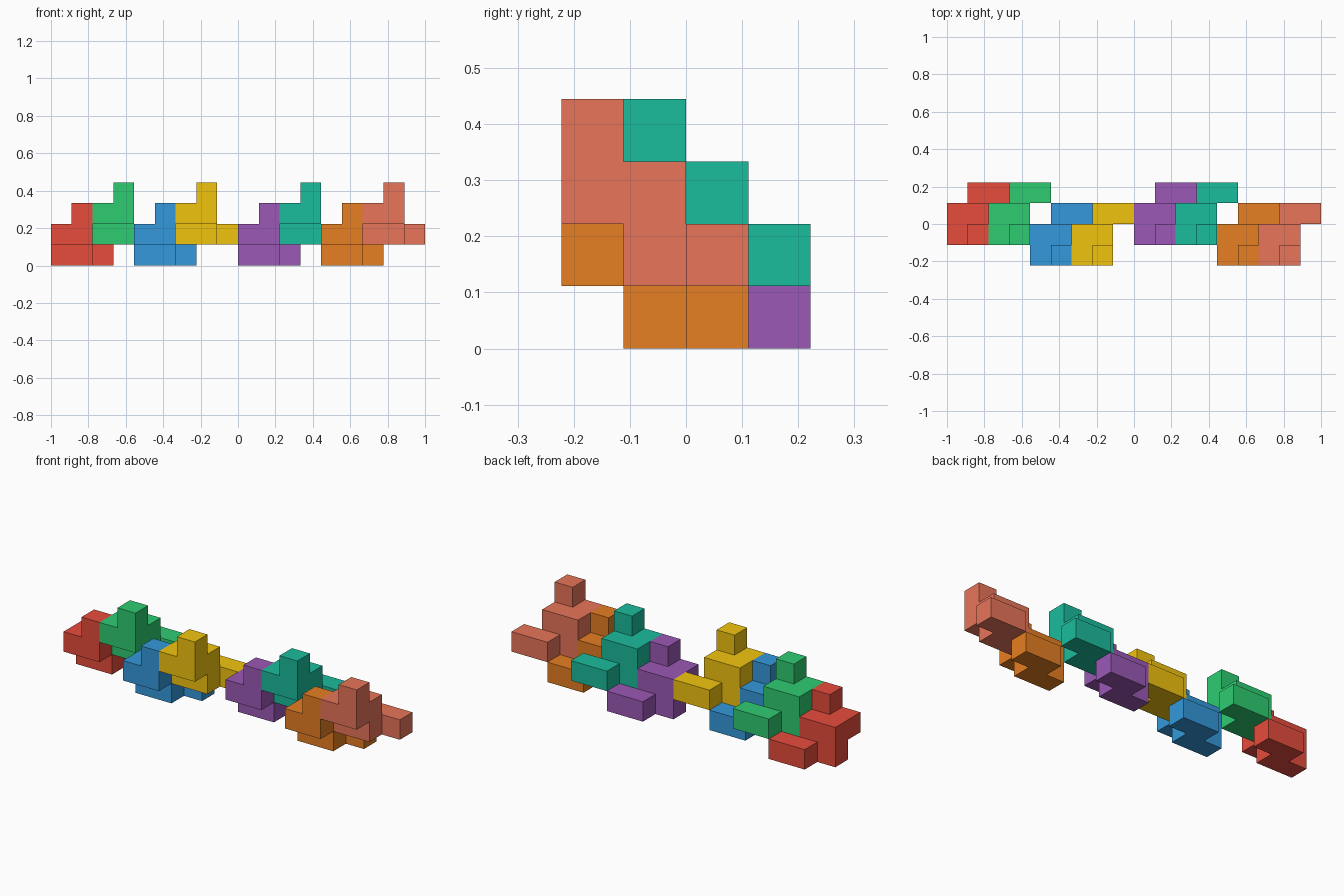
import bpy, bmesh, math
from mathutils import Vector

if "Cube" in bpy.data.objects:
    bpy.data.objects.remove(bpy.data.objects["Cube"])

U = 1 / 9  # edge of one unit cube

# Nine-cube block: back bar, 2x2 core, front shelf, raised knob
BOXES = [((1, 2, 0), (2, 1, 1)),
         ((0, 1, 0), (2, 1, 2)),
         ((0, 0, 1), (2, 1, 1)),
         ((1, 0, 2), (1, 1, 1))]
CELLS = {(o[0] + i, o[1] + j, o[2] + k)
         for o, s in BOXES
         for i in range(s[0]) for j in range(s[1]) for k in range(s[2])}


def material(name, hex_color):
    rgb = [int(hex_color[i:i + 2], 16) / 255 for i in (0, 2, 4)]
    lin = [c / 12.92 if c <= 0.04045 else ((c + 0.055) / 1.055) ** 2.4 for c in rgb]
    mat = bpy.data.materials.new(name)
    mat.diffuse_color = (*lin, 1)
    mat.use_nodes = True
    mat.node_tree.nodes["Principled BSDF"].inputs["Base Color"].default_value = mat.diffuse_color
    return mat


def block_mesh(name):
    """Outer skin of the cube cluster, with flat regions merged."""
    bm = bmesh.new()
    for cell in sorted(CELLS):
        centre = Vector(cell) + Vector((0.5, 0.5, 0.5))
        for axis in range(3):
            for sign in (-1, 1):
                n = Vector((0, 0, 0))
                n[axis] = sign
                if tuple(int(c + d) for c, d in zip(cell, n)) in CELLS:
                    continue
                a = Vector((0, 0, 0))
                a[(axis + 1) % 3] = 0.5
                b = n.cross(a)
                mid = centre + n * 0.5
                bm.faces.new([bm.verts.new((mid + v) * U)
                              for v in (a + b, b - a, -a - b, a - b)])
    bmesh.ops.remove_doubles(bm, verts=bm.verts, dist=1e-4)
    bmesh.ops.dissolve_limit(bm, angle_limit=math.radians(1),
                             verts=bm.verts, edges=bm.edges)
    bmesh.ops.recalc_face_normals(bm, faces=bm.faces)
    mesh = bpy.data.meshes.new(name)
    bm.to_mesh(mesh)
    bm.free()
    return mesh


# Four stacked pairs along x: lower block, then upper block shifted by (2, 0, 1)
PAIRS = [((-9, -1), ("red", "e74c3c"), ("green", "2ecc71")),
         ((-5, -2), ("blue", "3498db"), ("yellow", "f1c40f")),
         ((0, -1), ("purple", "9b59b6"), ("teal", "1abc9c")),
         ((4, -2), ("orange", "e67e22"), ("salmon", "e8755a"))]

for (x, y), lower, upper in PAIRS:
    for level, (color, code) in enumerate((lower, upper)):
        mesh = block_mesh(color + "_block")
        mesh.materials.append(material(color, code))
        obj = bpy.data.objects.new(color + "_block", mesh)
        obj.location = Vector((x + 2 * level, y, level)) * U
        bpy.context.collection.objects.link(obj)
